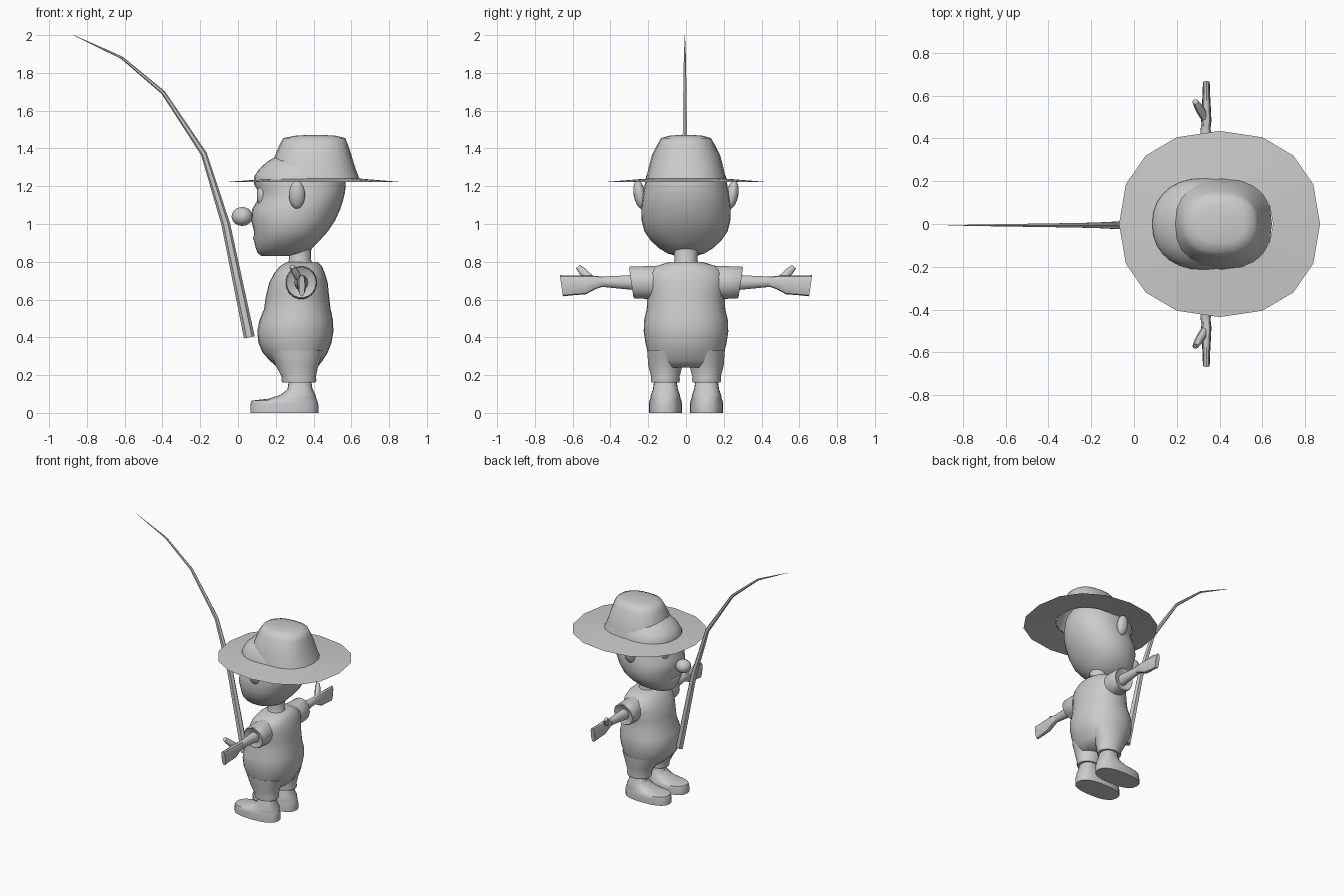
import bpy, bmesh, math
from mathutils import Vector

grey = bpy.data.materials.new("plain grey")
grey.diffuse_color = (0.6, 0.6, 0.6, 1)


def loft(name, sections, n=24, power=2.0, caps=(True, True), angle=40):
    """Skin superellipse sections given as (centre, u vector, v vector)."""
    bm = bmesh.new()
    rings = []
    for c, u, v in sections:
        ring = []
        for i in range(n):
            a = 2 * math.pi * i / n
            s, t = [math.copysign(abs(f) ** (2 / power), f) for f in (math.cos(a), math.sin(a))]
            ring.append(bm.verts.new(Vector(c) + Vector(u) * s + Vector(v) * t))
        rings.append(ring)
    for a, b in zip(rings, rings[1:]):
        for i in range(n):
            j = (i + 1) % n
            bm.faces.new((a[i], a[j], b[j], b[i]))
    if caps[0]:
        bm.faces.new(rings[0][::-1])
    if caps[1]:
        bm.faces.new(rings[-1])
    bmesh.ops.recalc_face_normals(bm, faces=bm.faces)
    me = bpy.data.meshes.new(name)
    bm.to_mesh(me)
    bm.free()
    return finish(bpy.data.objects.new(name, me), angle, True)


def finish(ob, angle=40, link=False):
    if link:
        bpy.context.collection.objects.link(ob)
    ob.data.materials.append(grey)
    bpy.ops.object.select_all(action='DESELECT')
    ob.select_set(True)
    bpy.context.view_layer.objects.active = ob
    bpy.ops.object.shade_smooth_by_angle(angle=math.radians(angle))
    return ob


def stack(name, rows, y=0, **kw):
    """Upright loft from rows of (z, front x, back x, half width)."""
    return loft(name, [(((f + b) / 2, y, z), ((b - f) / 2, 0, 0), (0, w, 0))
                       for z, f, b, w in rows], **kw)


def blob(name, loc, scale, rot=(0, 0, 0)):
    bpy.ops.mesh.primitive_uv_sphere_add(segments=16, ring_count=10, location=loc, rotation=rot)
    ob = bpy.context.object
    ob.name = name
    ob.scale = scale
    return finish(ob, 60)


# Head with jaw, brow and rounded crown
stack("head", [(0.83, .125, .27, .05), (0.845, .105, .34, .10), (0.87, .095, .39, .14),
               (0.91, .085, .43, .185), (0.96, .085, .475, .22), (1.02, .07, .515, .235),
               (1.08, .075, .542, .237), (1.12, .10, .555, .233), (1.17, .108, .567, .225),
               (1.21, .085, .57, .218), (1.25, .085, .565, .212), (1.29, .11, .555, .195),
               (1.33, .155, .53, .165), (1.36, .205, .50, .125), (1.385, .26, .44, .07)],
      n=28, power=2.2, angle=60)
stack("neck", [(0.77, .25, .41, .075), (0.81, .27, .385, .06), (0.90, .265, .39, .07)], n=16)

# Face: nose, eyes and lower lip
blob("nose", (.022, 0, 1.04), (.056, .055, .05))
blob("lower_lip", (.098, 0, .925), (.018, .07, .018))
for s in (-1, 1):
    blob("eye", (.125, .075 * s, 1.15), (.025, .045, .06))
    blob("ear", (.312, .245 * s, 1.155), (.043, .032, .075), (-.18 * s, 0, 0))

# Hat: faceted brim and tapered crown
stack("hat_brim", [(1.222, -.07, .87, .435), (1.24, .17, .65, .212)], n=16, power=2.25,
      caps=(False, False))
stack("hat_crown", [(1.235, .17, .645, .212), (1.30, .18, .62, .198), (1.36, .195, .602, .182),
                    (1.42, .22, .582, .152), (1.455, .24, .568, .132), (1.467, .30, .52, .09),
                    (1.472, .38, .44, .03)],
      n=20, power=2.4, caps=(False, True), angle=60)

# Body of the outfit
stack("body", [(.24, .21, .42, .165), (.28, .165, .45, .192), (.32, .13, .475, .203),
               (.37, .108, .495, .215), (.43, .102, .505, .224), (.49, .113, .503, .222),
               (.55, .138, .49, .208), (.62, .148, .482, .205), (.69, .165, .475, .215),
               (.74, .192, .46, .21), (.775, .22, .445, .165), (.80, .26, .42, .085)],
      n=28, power=2.2, angle=60)

for s in (-1, 1):
    # Trouser leg
    stack("trouser_leg", [(.16, .235, .41, .075), (.175, .23, .415, .078), (.19, .232, .412, .076),
                          (.25, .20, .425, .092), (.33, .16, .455, .098)], y=.109 * s, n=18)
    # Shoe with long toe and ankle
    stack("shoe", [(0, .065, .425, .088), (.045, .065, .425, .088), (.065, .072, .42, .085),
                   (.075, .16, .415, .08), (.095, .225, .41, .077), (.125, .262, .395, .066),
                   (.18, .27, .385, .058)], y=.109 * s, n=20, power=2.5)
    # Sleeve, flaring to a slanted cuff with an inset opening
    loft("sleeve", [((.335, y * s, z), (w, 0, 0), (0, t * s, h)) for y, z, w, t, h in
                    [(.13, .69, .08, .0, .09), (.21, .69, .085, .01, .088),
                     (.285, .69, .082, .012, .085), (.29, .69, .078, .012, .08),
                     (.275, .69, .045, .008, .05)]], n=18)
    # Arm tapering to the wrist, then a flat mitten hand
    loft("arm", [((.335, y * s, z), (w, 0, 0), (0, 0, h)) for y, z, w, h in
                 [(.25, .69, .038, .043), (.36, .692, .03, .034), (.46, .695, .022, .027)]], n=14)
    loft("hand", [((.338, y * s, z), (w, 0, 0), (0, t * s, h)) for y, z, w, t, h in
                  [(.44, .695, .019, 0, .026), (.48, .69, .024, 0, .035), (.53, .678, .022, 0, .05),
                   (.60, .675, .018, .004, .052), (.66, .673, .016, .008, .056)]],
         n=12, power=2.8)
    loft("thumb", [((x, y * s, z), (r, 0, 0), (0, -r * .8 * s, r * .7)) for x, y, z, r in
                   [(.335, .49, .70, .02), (.315, .525, .725, .022), (.30, .55, .752, .02),
                    (.287, .572, .774, .014)]], n=10)

# Curved fishing pole made of straight tapering lengths
path = [(.06, .40, .029), (-.065, 1.0, .023), (-.18, 1.37, .016),
        (-.395, 1.695, .011), (-.615, 1.88, .007), (-.87, 2.0, .001)]
sections = []
for i, (x, z, r) in enumerate(path):
    a, b = path[max(i - 1, 0)], path[min(i + 1, len(path) - 1)]
    d = Vector((b[0] - a[0], 0, b[1] - a[1])).normalized()
    sections.append(((x, -.006, z), (d.z * r, 0, -d.x * r), (0, r * .9, 0)))
loft("fishing_pole", sections, n=6, angle=30)
